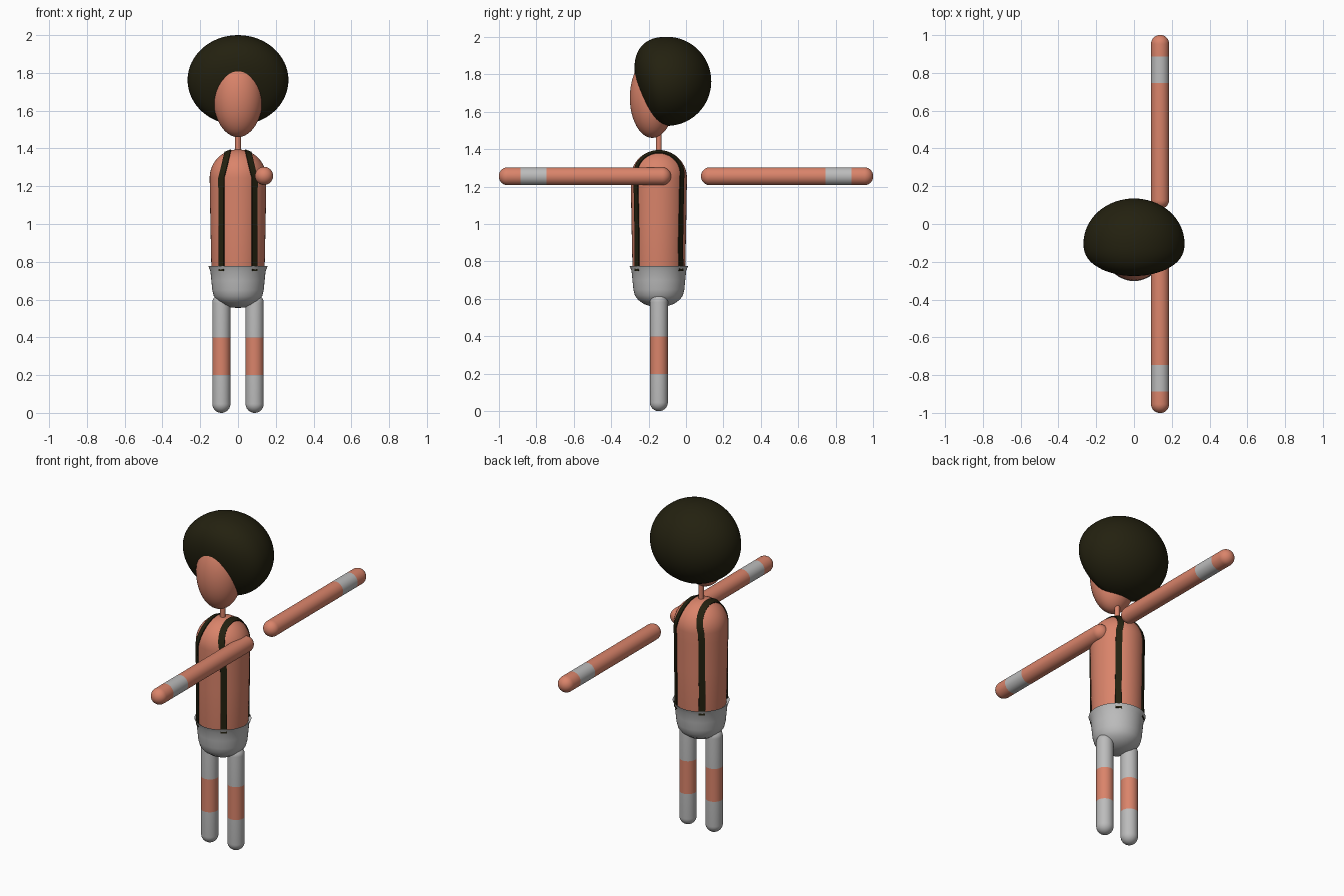
import bpy, bmesh, math
from mathutils import Vector, Matrix

if "Cube" in bpy.data.objects:
    bpy.data.objects.remove(bpy.data.objects["Cube"], do_unlink=True)

BODY_Y = -0.145


def material(name, color):
    m = bpy.data.materials.new(name)
    m.use_nodes = True
    m.diffuse_color = (*color, 1)
    m.node_tree.nodes["Principled BSDF"].inputs["Base Color"].default_value = (*color, 1)
    return m


skin = material("skin", (0.70, 0.23, 0.145))
grey = material("light grey cloth", (0.50, 0.50, 0.50))
dark = material("dark olive black", (0.017, 0.015, 0.005))


def finish(name, bm, mats):
    bmesh.ops.recalc_face_normals(bm, faces=bm.faces)
    me = bpy.data.meshes.new(name)
    bm.to_mesh(me)
    bm.free()
    for m in mats:
        me.materials.append(m)
    ob = bpy.data.objects.new(name, me)
    bpy.context.collection.objects.link(ob)
    bpy.ops.object.select_all(action="DESELECT")
    ob.select_set(True)
    bpy.context.view_layer.objects.active = ob
    bpy.ops.object.shade_smooth_by_angle(angle=math.radians(40))
    return ob


def lathe(profile, sides=48):
    """Revolve (radius, z) points around the z axis."""
    bm = bmesh.new()
    verts = [bm.verts.new((r, 0, z)) for r, z in profile]
    edges = [bm.edges.new(pair) for pair in zip(verts, verts[1:])]
    bmesh.ops.spin(bm, geom=verts + edges, cent=(0, 0, 0), axis=(0, 0, 1),
                   angle=math.tau, steps=sides, use_duplicate=False)
    bmesh.ops.remove_doubles(bm, verts=bm.verts, dist=0.0001)
    return bm


def arc(radius, z, start, end, steps=10):
    """Quarter arc of profile points between two angles in degrees."""
    angles = [math.radians(start + (end - start) * i / steps) for i in range(steps + 1)]
    return [(radius * max(0, math.cos(a)), z + radius * math.sin(a)) for a in angles]


def limb(name, length, bands, first, second, place):
    """Capsule from z = 0 to length; faces inside the bands take the second colour."""
    r = 0.048
    cuts = [(r, z) for band in bands for z in band if r < z < length - r]
    bm = lathe(arc(r, r, -90, 0) + cuts + arc(r, length - r, 0, 90), 32)
    for f in bm.faces:
        z = f.calc_center_median().z
        f.material_index = int(any(a < z < b for a, b in bands))
    bm.transform(place)
    return finish(name, bm, [first, second])


# Torso and neck
bm = lathe([(0.130, 0.68), (0.141, 0.77), (0.146, 1.0), (0.149, 1.18)]
           + arc(0.15, 1.245, 0, 90, 14))
bm.transform(Matrix.Translation((0, BODY_Y, 0)))
finish("torso", bm, [skin])

bm = lathe([(0.015, 1.36), (0.015, 1.52)], 24)
bm.transform(Matrix.Translation((0, BODY_Y, 0)))
finish("neck", bm, [skin])

# Shorts with a flared waist
bm = lathe([(0, 0.555), (0.04, 0.559), (0.08, 0.573), (0.11, 0.594), (0.128, 0.618),
            (0.136, 0.65), (0.141, 0.70), (0.146, 0.75), (0.157, 0.777), (0.141, 0.765)])
bm.transform(Matrix.Translation((0, BODY_Y, 0)))
finish("shorts", bm, [grey])

# Legs and arms
for side, x in (("right", -0.088), ("left", 0.088)):
    limb(side + "_leg", 0.63, [(0.20, 0.40)], grey, skin,
         Matrix.Translation((x, BODY_Y, 0)))
for side, turn in (("front", 90), ("back", -90)):
    start = -0.08 if side == "front" else 0.08
    limb(side + "_arm", 0.92, [(0.665, 0.805)], skin, grey,
         Matrix.Translation((0.138, start, 1.255))
         @ Matrix.Rotation(math.radians(turn), 4, "X"))


# Shoulder straps running from waist to waist over the shoulders
def strap(name, side):
    path = []

    def add(x, angle, radius, z=None):
        depth = math.sqrt(radius * radius - x * x)
        rise = depth * math.sin(angle) if z is None else 0
        offset = Vector((side * x, -depth * math.cos(angle), rise))
        base = Vector((0, BODY_Y, 1.245 if z is None else z))
        path.append((base + offset, offset.normalized()))

    legs = [(0.75, 0.150), (0.90, 0.149), (1.05, 0.151), (1.18, 0.153)]
    for z, r in legs:
        add(0.09, 0, r, z)
    for i in range(25):
        t = math.pi * i / 24
        add(0.09 - 0.035 * math.sin(t), t, 0.154)
    for z, r in reversed(legs):
        add(0.09, math.pi, r, z)

    bm = bmesh.new()
    rows = []
    for i, (p, n) in enumerate(path):
        tangent = path[min(i + 1, len(path) - 1)][0] - path[max(i - 1, 0)][0]
        across = tangent.cross(n).normalized() * 0.018
        rows.append([bm.verts.new(p + across * s + n * h)
                     for s, h in ((-1, -0.006), (1, -0.006), (1, 0), (-1, 0))])
    for a, b in zip(rows, rows[1:]):
        for k in range(4):
            bm.faces.new((a[k], a[(k + 1) % 4], b[(k + 1) % 4], b[k]))
    bm.faces.new(rows[0])
    bm.faces.new(rows[-1])
    finish(name, bm, [dark])


strap("right_strap", -1)
strap("left_strap", 1)

# Face
bm = bmesh.new()
bmesh.ops.create_uvsphere(bm, u_segments=48, v_segments=24, radius=1)
bm.transform(Matrix.Translation((0, -0.18, 1.675)) @ Matrix.Diagonal((0.132, 0.12, 0.215, 1)))
finish("face", bm, [skin])

# Hair: round behind, flattened in front and leaning forward at the brow
bm = bmesh.new()
bmesh.ops.create_uvsphere(bm, u_segments=64, v_segments=32, radius=1)
for v in bm.verts:
    x, y, z = v.co
    if y < 0:
        y = -0.165 * abs(y) ** 0.8 - 0.05 * z * abs(y)
    else:
        y *= 0.237
    v.co = (x * 0.267, y - 0.102, 1.762 + z * 0.238)
finish("hair", bm, [dark])
